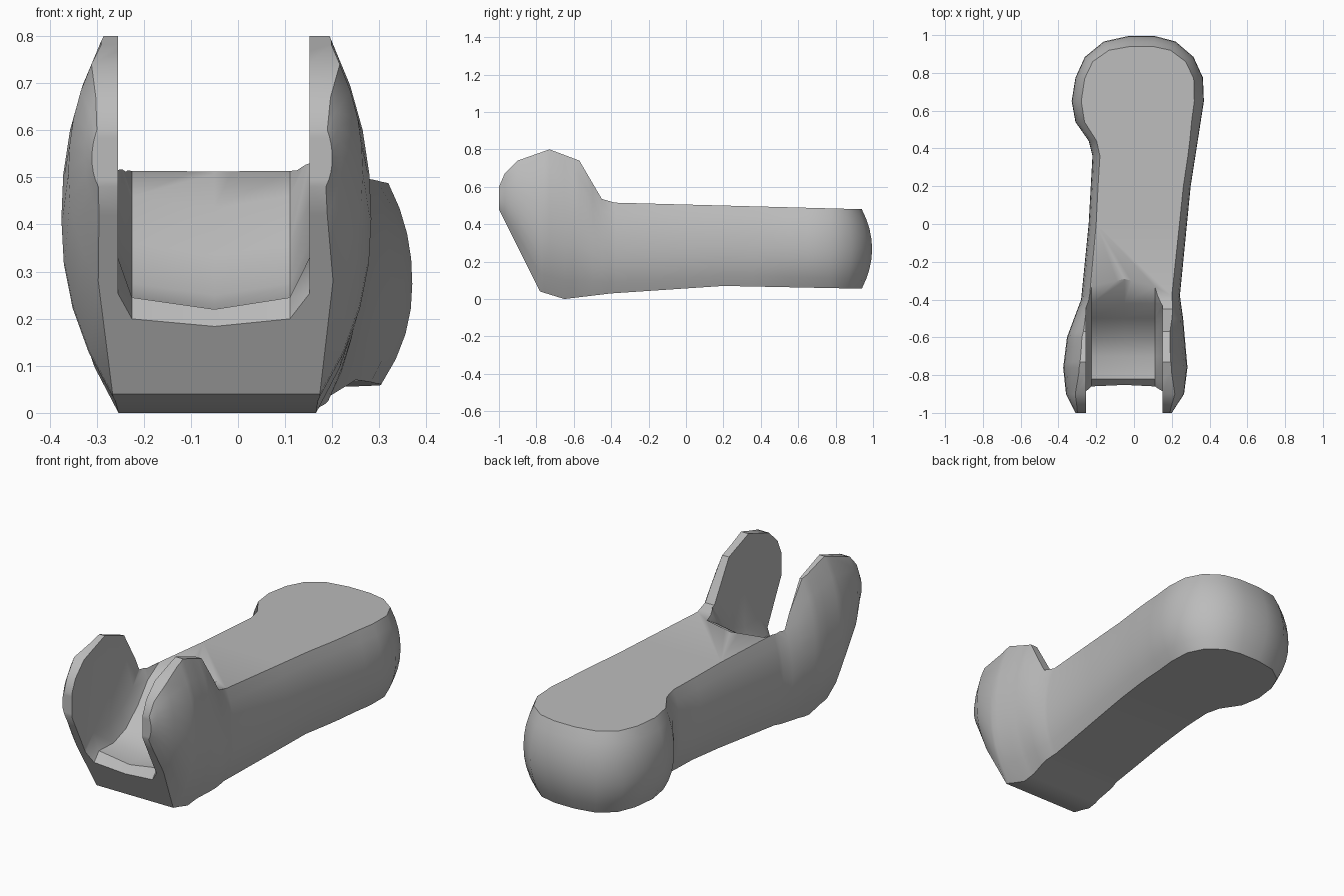
import bpy
import bmesh

cube = bpy.data.objects.get("Cube")
if cube:
    bpy.data.objects.remove(cube, do_unlink=True)

grey = bpy.data.materials.new("plain grey")
grey.use_nodes = True
colour = (0.5, 0.5, 0.5, 1)
grey.diffuse_color = colour
grey.node_tree.nodes["Principled BSDF"].inputs["Base Color"].default_value = colour


def make_object(name, rings):
    """Skin closed rings of equal length into a tube; the ends are closed with strips."""
    bm = bmesh.new()
    loops = [[bm.verts.new(point) for point in ring] for ring in rings]
    count = len(loops[0])
    for a, b in zip(loops, loops[1:]):
        for i in range(count):
            j = (i + 1) % count
            bm.faces.new((a[i], a[j], b[j], b[i]))
    for ring in (loops[0], loops[-1]):
        for k in range(count // 2 - 1):
            bm.faces.new((ring[k], ring[k + 1], ring[-k - 2], ring[-k - 1]))
    bmesh.ops.recalc_face_normals(bm, faces=bm.faces[:])
    mesh = bpy.data.meshes.new(name)
    bm.to_mesh(mesh)
    bm.free()
    mesh.materials.append(grey)
    obj = bpy.data.objects.new(name, mesh)
    bpy.context.collection.objects.link(obj)
    return obj


def value_at(profile, y):
    """Straight-line reading of a profile of (y, value) points."""
    for (y0, v0), (y1, v1) in zip(profile, profile[1:]):
        if y <= y1:
            return v0 + (v1 - v0) * (y - y0) / (y1 - y0)
    return profile[-1][1]


# Outlines of the body along its length
left_edge = [(-1, -.31), (-.9, -.36), (-.76, -.375), (-.6, -.355), (-.4, -.28),
             (0, -.24), (.36, -.22), (.44, -.24), (.54, -.31), (.65, -.33),
             (.77, -.31), (.86, -.26), (.92, -.16), (.94, -.03)]
right_edge = [(-1, .2), (-.9, .265), (-.76, .283), (-.5, .26), (-.38, .243),
              (.2, .3), (.65, .37), (.77, .365), (.86, .315), (.92, .22), (.94, .11)]
top_edge = [(-1, .6), (-.97, .67), (-.9, .74), (-.73, .8), (-.57, .74),
            (-.5, .62), (-.45, .535), (-.38, .515), (.94, .48)]
bottom_edge = [(-1, .48), (-.78, .04), (-.65, 0), (-.4, .03), (.2, .07), (.94, .055)]
LEVELS = 9


def section(y):
    """Barrel-sided cross-section, with the rear end rounded outwards."""
    xl, xr, low, high = (value_at(p, y) for p in
                         (left_edge, right_edge, bottom_edge, top_edge))
    area = (xr - xl) * (high - low)
    bulge = .055 * (max(0, y - .7) / .24) ** 2
    left, right = [], []
    for k in range(LEVELS):
        s = 2 * k / (LEVELS - 1) - 1
        inset = area * (.22 if s < 0 else .17) * abs(s) ** 2.2
        z = low + (high - low) * (s + 1) / 2
        depth = y + bulge * (1 - s * s)
        left.append((xl + inset, depth, z))
        right.append((xr - inset, depth, z))
    return left + right[::-1]


outlines = left_edge + right_edge + top_edge + bottom_edge
stations = sorted({y for y, value in outlines})
body = make_object("forked_link_body", [section(y) for y in stations])

# Rounded socket between the two ears
floor = [(-1.1, -.1), (-.82, .22), (-.7, .215), (-.6, .25), (-.5, .335),
         (-.42, .435), (-.3, .507), (-.25, .54)]
layers = [(-.255, .11), (-.225, .025), (-.05, 0), (.11, .025), (.152, .11)]


def socket_section(x, lift):
    lower = [(x, y, z + lift) for y, z in floor]
    upper = [(x, y, 1) for y, z in reversed(floor)]
    return lower + upper


cutter = make_object("socket_cutter", [socket_section(*layer) for layer in layers])
cutter.hide_render = True
cut = body.modifiers.new("socket", "BOOLEAN")
cut.operation = "DIFFERENCE"
cut.solver = "EXACT"
cut.object = cutter
bpy.ops.object.select_all(action="DESELECT")
bpy.context.view_layer.objects.active = body
body.select_set(True)
bpy.ops.object.modifier_apply(modifier=cut.name)
bpy.data.objects.remove(cutter, do_unlink=True)
bpy.ops.object.shade_smooth_by_angle(angle=0.6)
